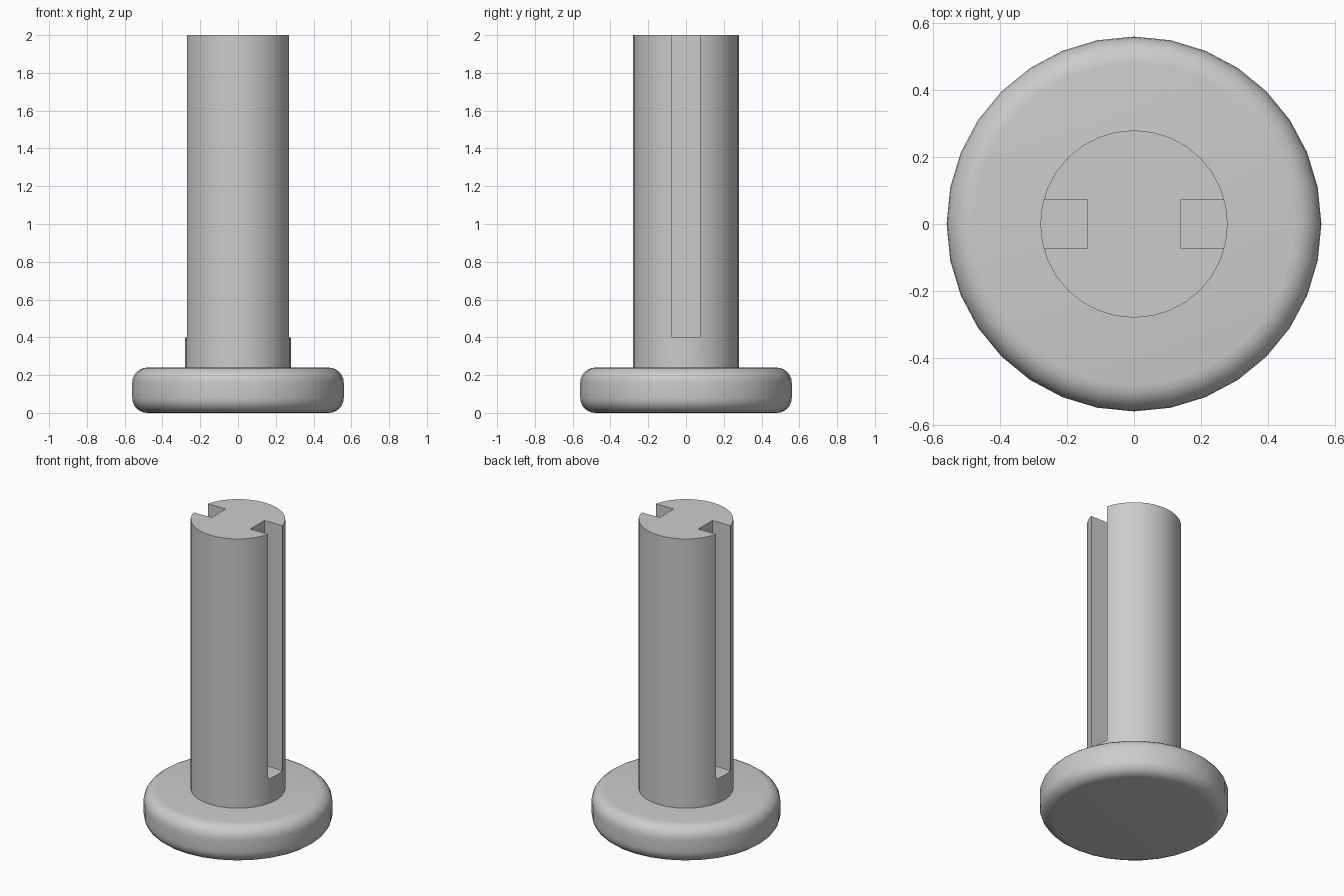
import bpy
import math

if "Cube" in bpy.data.objects:
    bpy.data.objects.remove(bpy.data.objects["Cube"])

SIDES = 32

grey = bpy.data.materials.new("plain grey")
grey.diffuse_color = (0.6, 0.6, 0.6, 1)
grey.use_nodes = True
grey.node_tree.nodes["Principled BSDF"].inputs["Base Color"].default_value = grey.diffuse_color


def finish(obj, name):
    obj.name = name
    obj.data.materials.clear()
    obj.data.materials.append(grey)
    bpy.ops.object.select_all(action='DESELECT')
    obj.select_set(True)
    bpy.context.view_layer.objects.active = obj
    bpy.ops.object.shade_smooth_by_angle(angle=math.radians(35))


def cylinder(radius, z0, z1):
    bpy.ops.mesh.primitive_cylinder_add(vertices=SIDES, radius=radius, depth=z1 - z0,
                                        location=(0, 0, (z0 + z1) / 2))
    return bpy.context.object


def apply(obj, mod):
    bpy.context.view_layer.objects.active = obj
    bpy.ops.object.modifier_apply(modifier=mod.name)


# Rounded disc foot
foot = cylinder(0.56, 0, 0.24)
bevel = foot.modifiers.new("rounded rims", 'BEVEL')
bevel.width = 0.08
bevel.segments = 6
bevel.limit_method = 'ANGLE'
bevel.angle_limit = math.radians(40)
apply(foot, bevel)
finish(foot, "foot")

# Round post with a long open slot down each side
post = cylinder(0.28, 0.24, 2.0)
for side in (-1, 1):
    bpy.ops.mesh.primitive_cube_add(size=1, location=(side * 0.29, 0, 1.25))
    cutter = bpy.context.object
    cutter.scale = (0.3, 0.146, 1.7)
    cut = post.modifiers.new("slot", 'BOOLEAN')
    cut.operation = 'DIFFERENCE'
    cut.solver = 'EXACT'
    cut.object = cutter
    apply(post, cut)
    bpy.data.objects.remove(cutter)
finish(post, "post")
